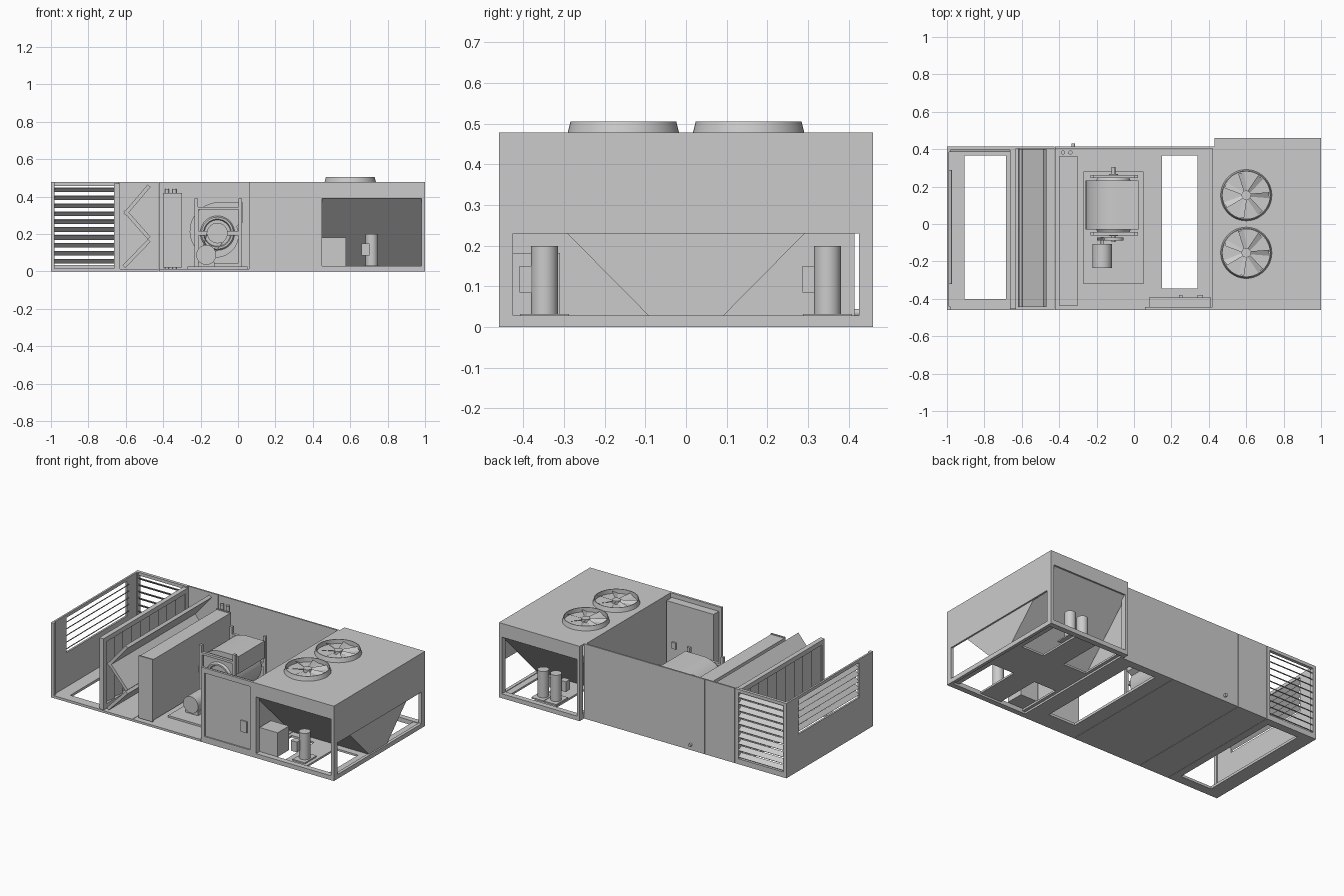
import bpy, bmesh, math
from mathutils import Vector

if "Cube" in bpy.data.objects:
    bpy.data.objects.remove(bpy.data.objects["Cube"])

# ---------- helpers ----------
def finish(name, bm, smooth=False):
    bmesh.ops.recalc_face_normals(bm, faces=bm.faces)
    me = bpy.data.meshes.new(name)
    bm.to_mesh(me)
    bm.free()
    ob = bpy.data.objects.new(name, me)
    bpy.context.collection.objects.link(ob)
    if smooth:
        bpy.ops.object.select_all(action='DESELECT')
        ob.select_set(True)
        bpy.context.view_layer.objects.active = ob
        bpy.ops.object.shade_smooth_by_angle(angle=math.radians(35))
    return ob

def place(axis, u, v, a):
    """Map plane coordinates (u, v) and depth a along an axis to xyz."""
    return {'x': (a, u, v), 'y': (u, a, v), 'z': (u, v, a)}[axis]

def add_prism(bm, axis, pts, a0, a1):
    lo = [bm.verts.new(place(axis, u, v, a0)) for u, v in pts]
    hi = [bm.verts.new(place(axis, u, v, a1)) for u, v in pts]
    bm.faces.new(lo)
    bm.faces.new(hi[::-1])
    for i in range(len(pts)):
        j = (i + 1) % len(pts)
        bm.faces.new((lo[i], lo[j], hi[j], hi[i]))

def prism(name, axis, pts, a0, a1, smooth=False):
    bm = bmesh.new()
    add_prism(bm, axis, pts, a0, a1)
    return finish(name, bm, smooth)

def boxes(name, *bs):
    bm = bmesh.new()
    for x0, x1, y0, y1, z0, z1 in bs:
        add_prism(bm, 'z', [(x0, y0), (x1, y0), (x1, y1), (x0, y1)], z0, z1)
    return finish(name, bm)

def frame(name, axis, a0, a1, o, i):
    """Rectangular ring; o and i are (u0, u1, v0, v1)."""
    bm = bmesh.new()
    for u0, u1, v0, v1 in ((o[0], o[1], o[2], i[2]), (o[0], o[1], i[3], o[3]),
                           (o[0], i[0], i[2], i[3]), (i[1], o[1], i[2], i[3])):
        add_prism(bm, axis, [(u0, v0), (u1, v0), (u1, v1), (u0, v1)], a0, a1)
    return finish(name, bm)

def circle(u, v, r, n=32):
    return [(u + r * math.cos(2 * math.pi * k / n), v + r * math.sin(2 * math.pi * k / n)) for k in range(n)]

def cyl(name, axis, u, v, r, a0, a1, n=32):
    return prism(name, axis, circle(u, v, r, n), a0, a1, True)

def revolve(name, axis, u, v, prof, n=48):
    """Closed (radius, depth) profile turned around an axis."""
    bm = bmesh.new()
    rings = [[bm.verts.new(place(axis, p, q, a)) for p, q in circle(u, v, r, n)] for r, a in prof]
    for k in range(len(rings)):
        A, B = rings[k], rings[(k + 1) % len(rings)]
        for i in range(n):
            j = (i + 1) % n
            bm.faces.new((A[i], A[j], B[j], B[i]))
    return finish(name, bm, True)

def bar(p, q, t):
    """Four-point outline of a sheet of thickness t from p to q."""
    p, q = Vector(p), Vector(q)
    d = (q - p).normalized()
    n = Vector((-d.y, d.x)) * t / 2
    return [tuple(w) for w in (p + n, q + n, q - n, p - n)]

# ---------- condenser cabinet ----------
H = 0.478
boxes('condenser_top', (0.43, 1, -0.46, 0.46, H - 0.012, H))
frame('condenser_base_rails', 'z', 0, 0.028, (0.43, 1, -0.46, 0.46), (0.45, 0.98, -0.425, 0.425))
bm = bmesh.new()
for u0, u1, v0, v1 in ((0.45, 0.98, -0.13, 0.13), (0.63, 0.78, -0.425, -0.13), (0.63, 0.78, 0.13, 0.425),
                       (0.45, 0.47, -0.425, 0.425), (0.94, 0.98, -0.425, 0.425)):
    add_prism(bm, 'z', [(u0, v0), (u1, v0), (u1, v1), (u0, v1)], 0.012, 0.024)
finish('condenser_base_pan', bm)
for s, tag in ((-1, 'front'), (1, 'back')):
    y0, y1 = sorted((s * 0.46, s * 0.45))
    frame('condenser_%s_frame' % tag, 'y', y0, y1, (0.43, 1, 0, H), (0.45, 0.98, 0.028, 0.39))
    y0, y1 = sorted((s * 0.46, s * 0.425))
    boxes('condenser_%s_posts' % tag, (0.98, 1, y0, y1, 0, H), (0.43, 0.45, y0, y1, 0, H))
frame('condenser_end_frame', 'x', 0.988, 1, (-0.46, 0.46, 0, H), (-0.425, 0.425, 0.028, 0.23))

# V-shaped condenser coil
prism('condenser_v_coil', 'x', [(-0.45, 0.39), (-0.09, 0.026), (0.09, 0.026), (0.45, 0.39)], 0.437, 0.99)

# roof fans
for s in (-1, 1):
    cy = s * 0.154
    revolve('roof_fan_ring', 'z', 0.6, cy,
            [(0.137, H), (0.13, 0.506), (0.126, 0.506), (0.126, H)])
    cyl('roof_fan_hub', 'z', 0.6, cy, 0.025, H, 0.498, 24)
    bm = bmesh.new()
    for k in range(7):
        a = 2 * math.pi * k / 7
        rad, tan = Vector((math.cos(a), math.sin(a), 0)), Vector((-math.sin(a), math.cos(a), 0))
        c = Vector((0.6, cy, 0.488))
        vs = [bm.verts.new(c + rad * r + tan * t + Vector((0, 0, z)))
              for r, t, z in ((0.02, -0.008, -0.006), (0.122, -0.016, -0.007), (0.122, 0.016, 0.007), (0.02, 0.008, 0.006))]
        bm.faces.new(vs)
    finish('roof_fan_blades', bm)

# compressors and control box
for cx, cy in ((0.715, -0.348), (0.675, 0.348), (0.765, 0.348)):
    boxes('compressor_foot', (cx - 0.043, cx + 0.043, cy - 0.06, cy + 0.06, 0.024, 0.032))
    cyl('compressor', 'z', cx, cy, 0.033, 0.03, 0.2)
    boxes('compressor_terminal_box', (cx - 0.055, cx - 0.012, cy - 0.062, cy - 0.02, 0.085, 0.15))
boxes('control_box', (0.45, 0.578, -0.425, -0.31, 0.028, 0.182))

# ---------- air handler casing ----------
B = 0.415
boxes('dividing_wall', (0.42, 0.432, -0.46, B, 0, H))
for x0, x1, tag in ((-0.635, -0.425, 'filter'), (-0.423, 0.058, 'fan'), (0.06, 0.43, 'supply')):
    boxes('back_panel_' + tag, (x0, x1, 0.405, B, 0, H))
    if tag != 'supply':
        boxes('floor_' + tag, (x0, x1, -0.46, 0.405, 0, 0.014))
frame('floor_supply', 'z', 0, 0.016, (0.06, 0.43, -0.46, 0.405), (0.15, 0.34, -0.345, 0.365))
frame('floor_intake', 'z', 0, 0.016, (-1, -0.637, -0.46, 0.405), (-0.905, -0.685, -0.4, 0.365))
cyl('drain_stub', 'y', -0.325, 0.035, 0.01, 0.41, 0.43, 16)

# intake louvres on the back and the end
frame('back_louvre_frame', 'y', 0.395, B, (-1, -0.637, 0, H), (-0.98, -0.66, 0.035, 0.458))
bm = bmesh.new()
for k in range(10):
    z = 0.054 + 0.0425 * k
    add_prism(bm, 'x', bar((0.412, z - 0.011), (0.388, z + 0.011), 0.004), -0.98, -0.66)
finish('back_louvre_slats', bm)
frame('end_louvre_frame', 'x', -1, -0.988, (-0.46, B, 0, H), (-0.32, 0.29, 0.235, 0.458))
bm = bmesh.new()
for k in range(5):
    z = 0.262 + 0.0425 * k
    add_prism(bm, 'y', bar((-0.998, z - 0.011), (-0.974, z + 0.011), 0.004), -0.32, 0.29)
finish('end_louvre_slats', bm)
boxes('intake_posts', (-1, -0.98, -0.46, -0.44, 0, H), (-1, -0.98, 0.385, B, 0, H))

# mixing damper
frame('damper_frame', 'x', -0.662, -0.632, (-0.455, 0.403, 0.014, 0.47), (-0.425, 0.375, 0.045, 0.44))
bm = bmesh.new()
for k in range(9):
    y = -0.381 + 0.089 * k
    add_prism(bm, 'z', bar((-0.656, y - 0.041), (-0.638, y + 0.041), 0.004), 0.045, 0.44)
finish('damper_blades', bm)

# zigzag filters
for p, q in (((-0.475, 0.458), (-0.605, 0.305)), ((-0.605, 0.325), (-0.475, 0.178)), ((-0.475, 0.165), (-0.61, 0.025))):
    prism('filter', 'y', bar(p, q, 0.02), -0.445, 0.4)

# cooling coil with risers
boxes('cooling_coil', (-0.397, -0.303, -0.43, 0.355, 0.025, 0.413))
boxes('coil_caps', (-0.4, -0.3, -0.435, -0.425, 0.02, 0.418), (-0.4, -0.3, 0.35, 0.36, 0.02, 0.418))
for x in (-0.38, -0.34):
    cyl('coil_riser', 'z', x, 0.382, 0.011, 0.014, 0.44, 20)

# ---------- supply fan ----------
fx, fz = -0.11, 0.205
boxes('fan_base', (-0.27, 0.05, -0.32, 0.282, 0.014, 0.026))
scroll = [(0.025, 0.37), (0.025, 0.26)]
for k in range(37):
    t = k / 36
    a = math.radians(20 - 290 * t)
    r = 0.11 + 0.055 * t
    scroll.append((fx + r * math.cos(a), fz + r * math.sin(a)))
prism('fan_scroll', 'y', scroll, -0.03, 0.232, True)
for y, s in ((-0.03, -1), (0.232, 1)):
    revolve('fan_inlet_ring', 'y', fx, fz,
            [(0.092, y), (0.085, y + s * 0.014), (0.075, y + s * 0.014), (0.07, y)])
    yb = y + s * 0.022
    frame('fan_side_frame', 'y', yb - 0.009, yb + 0.009, (-0.232, 0.022, 0.026, 0.345), (-0.212, 0.006, 0.046, 0.33))
    boxes('fan_posts', (-0.232, -0.214, yb - 0.009, yb + 0.009, 0.026, 0.39),
          (0.004, 0.022, yb - 0.009, yb + 0.009, 0.026, 0.39))
    boxes('fan_bearing_arm', (-0.23, 0.02, yb - 0.006, yb + 0.006, fz - 0.012, fz + 0.012))
    cyl('fan_bearing', 'y', fx, fz, 0.024, yb - 0.012, yb + 0.012, 24)
cyl('fan_shaft', 'y', fx, fz, 0.01, -0.095, 0.305, 16)
cyl('fan_pulley', 'y', fx, fz, 0.055, -0.088, -0.072)

# motor, small pulley and belt
mx, mz = -0.17, 0.088
cyl('motor', 'y', mx, mz, 0.053, -0.235, -0.108)
cyl('motor_shaft', 'y', mx, mz, 0.008, -0.11, -0.07, 16)
cyl('motor_pulley', 'y', mx, mz, 0.028, -0.088, -0.072, 24)
boxes('motor_foot', (-0.215, -0.125, -0.225, -0.118, 0.026, 0.05))
d = Vector((fx - mx, fz - mz)).normalized()
n = Vector((-d.y, d.x))
bm = bmesh.new()
for s in (-1, 1):
    add_prism(bm, 'y', bar(Vector((mx, mz)) + n * s * 0.028, Vector((fx, fz)) + n * s * 0.054, 0.005), -0.085, -0.075)
finish('drive_belt', bm)

# ---------- access door ----------
frame('door_frame', 'y', -0.46, -0.445, (0.06, 0.43, 0, H), (0.085, 0.408, 0.04, 0.445))
boxes('door_panel', (0.08, 0.413, -0.452, -0.392, 0.035, 0.45))
boxes('door_handle', (0.34, 0.383, -0.46, -0.45, 0.14, 0.212))
boxes('door_inner_latches', (0.34, 0.37, -0.392, -0.38, 0.16, 0.2), (0.24, 0.26, -0.392, -0.38, 0.16, 0.2))
